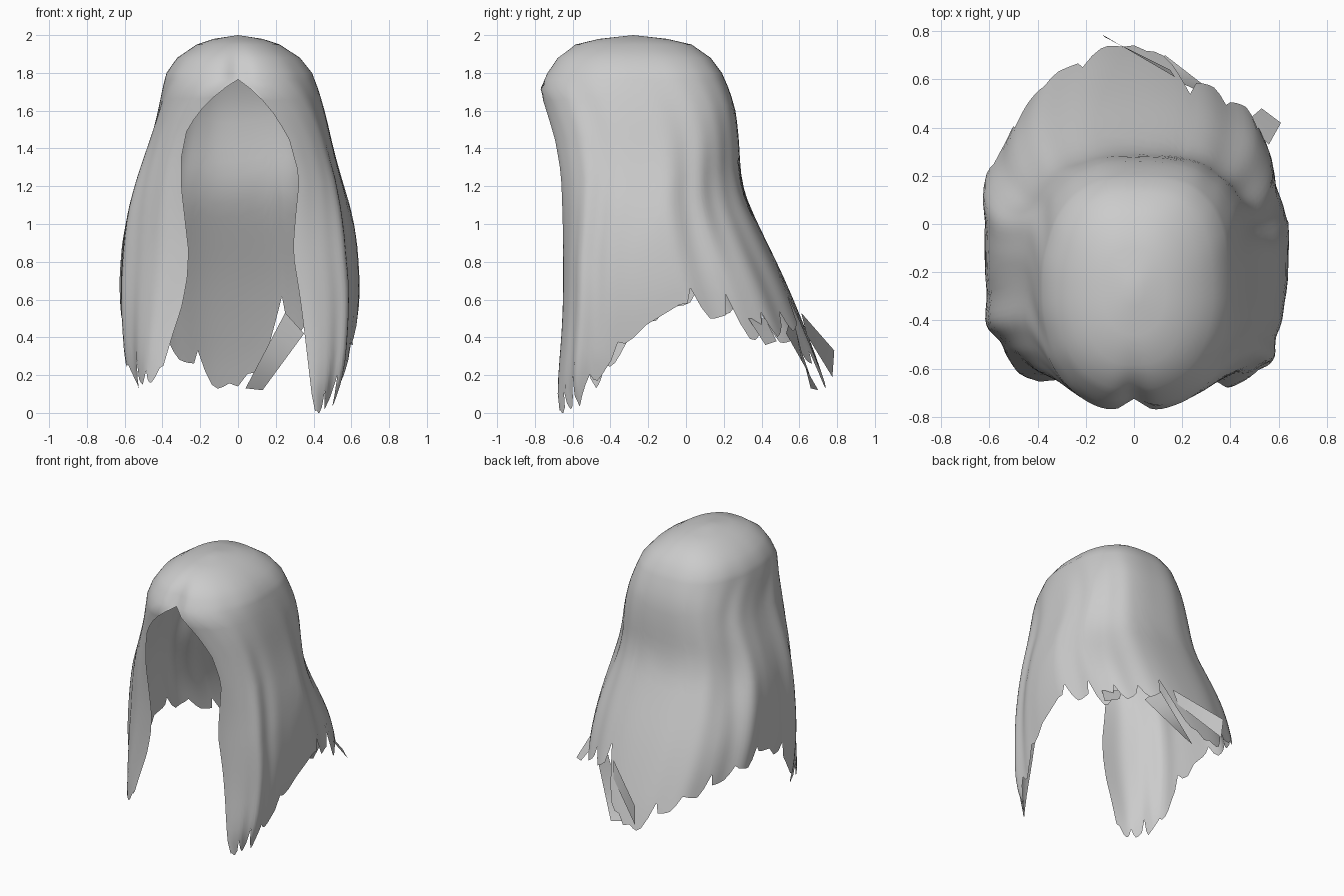
import bpy, bmesh, math, random
from mathutils import Vector

if "Cube" in bpy.data.objects:
    bpy.data.objects.remove(bpy.data.objects["Cube"])

random.seed(7)
mat = bpy.data.materials.new("hair grey")
mat.diffuse_color = (0.6, 0.6, 0.6, 1)
mat.use_nodes = True
mat.node_tree.nodes["Principled BSDF"].inputs["Base Color"].default_value = mat.diffuse_color

# Profiles along the height: (z, front y, back y, half width,
#   front squareness left, front squareness right, back squareness right)
RINGS = [(0, -.70, .78, .49, .3, .28, .8), (.2, -.685, .725, .585, .42, .32, .8),
         (.4, -.665, .65, .61, .48, .36, .8), (.6, -.655, .57, .63, .55, .4, .8),
         (.8, -.655, .48, .625, .62, .45, .8), (1, -.66, .38, .605, .66, .53, .8),
         (1.2, -.68, .29, .555, .68, .58, .74), (1.4, -.71, .285, .49, .7, .62, .66),
         (1.6, -.755, .265, .44, .78, .74, .64), (1.72, -.78, .225, .41, .86, .86, .64),
         (1.8, -.745, .19, .385, .9, .9, .66), (1.88, -.69, .13, .325, .9, .9, .7),
         (1.95, -.59, .03, .22, .9, .9, .8), (1.98, -.46, -.1, .13, .9, .9, .8),
         (2, -.28, -.28, 0, .9, .9, .8)]
# Half width of the face opening by height, left and right
OPEN = {-1: [(.1, .44), (.4, .35), (.55, .30), (.7, .27), (.85, .26), (1.2, .30), (1.35, .30),
             (1.5, .27), (1.6, .2), (1.7, .1), (1.765, 0)],
        1: [(0, .41), (.1, .39), (.4, .355), (.6, .33), (.85, .29), (1, .30), (1.25, .325),
            (1.45, .27), (1.57, .2), (1.69, .1), (1.765, 0)]}
# Hem height of the front curtains by y
FRONT_HEM = {-1: [(-.67, .3), (-.63, .18), (-.5, .17), (-.42, .22), (-.3, .4), (-.1, .59), (.1, .57),
                  (.3, .52)],
             1: [(-.66, .01), (-.6, .07), (-.5, .16), (-.4, .27), (-.3, .4), (-.1, .59), (.1, .56),
                 (.3, .52)]}
# Hem height of the back by angle from the front
BACK_HEM = {-1: [(100, .55), (113, .53), (130, .44), (145, .38), (155, .29), (165, .24), (172, .15),
                 (180, .14)],
            1: [(100, .56), (113, .52), (126, .42), (140, .44), (160, .47), (168, .47), (173, .26),
                (180, .14)]}


def interp(table, x, col=1):
    if x <= table[0][0]:
        return table[0][col]
    for p, q in zip(table, table[1:]):
        if x <= q[0]:
            return p[col] + (q[col] - p[col]) * (x - p[0]) / (q[0] - p[0])
    return table[-1][col]


def ring(z, side):
    d = .09 * min(1, max(0, (1.7 - z) / .2)) * min(1, z / .2)
    cols = (1, 2, 3, 5, 6) if side > 0 else (1, 2, 3, 4, 4)
    r = [sum(interp(RINGS, z + s * d, c) for s in (-1, 0, 1)) / 3 for c in cols]
    if side < 0:
        r[4] = .8
    # the right half is slightly fuller than the left around the temples
    r[2] *= 1 + side * .035 * math.exp(-((z - 1.6) / .25) ** 2)
    return r


def spow(v, e):
    return math.copysign(abs(v) ** e, v)


def surface(T, side, z):
    """Point on the hair sheet; T runs 0 (parting) to 1 (middle of the back)."""
    yf, yb, w, e, eb = ring(z, side)
    a = 0
    if z < 1.765:
        a = math.asin(min(.95, (interp(OPEN[side], z) / w)) ** (1 / e))
    t = a + (math.pi - a) * T
    front = t < math.pi / 2
    x = w * spow(math.sin(t), e if front else eb)
    cy = (yf + yb) / 2
    y = cy - (yb - yf) / 2 * spow(math.cos(t), e if front else eb + .08)
    # soft folds running down the length, plus the hollow behind the ears
    low = min(1, max(0, (1.95 - z) / .9))
    fold = .014 * math.sin(T * 27 + side * 1.3 + .8 * z) + .006 * math.sin(T * 51 + 2 * side)
    k = 1 + low * fold * math.sin(math.pi * min(1, T * 1.05)) * 1.5
    k -= .06 * math.exp(-((T - .68) / .09) ** 2) * math.exp(-((z - 1.1) / .27) ** 2)
    # dent along the parting
    y += .035 * math.exp(-(x / .06) ** 2) * (t < 1) * min(1, max(0, (1.97 - z) / .15))
    return Vector((side * x * k, cy + (y - cy) * k, z))


def hem_height(T, side):
    if T >= .5:
        return interp(BACK_HEM[side], 25 + 155 * T)
    z = .8
    while z > .01 and z > interp(FRONT_HEM[side], surface(T, side, z).y):
        z -= .01
    return z


def finish(name, bm):
    me = bpy.data.meshes.new(name)
    bm.to_mesh(me)
    bm.free()
    me.materials.append(mat)
    ob = bpy.data.objects.new(name, me)
    bpy.context.collection.objects.link(ob)
    for p in me.polygons:
        p.use_smooth = True
    return ob


# Main hair sheet: two halves meeting at the parting and at the middle of the back
N, ROWS = 60, 22
CROWN = [1.993, 1.98, 1.95, 1.915, 1.88, 1.84, 1.8, 1.765]
TOOTH = [.1, .01, -.035, -.025, -.01, .015]
bm = bmesh.new()
pole = bm.verts.new((0, -.28, 2))
for side in (-1, 1):
    cols, size = [], 1
    for i in range(N + 1):
        T = i / N
        if i % 6 == 0:
            size = random.uniform(.4, 1.5)
        hem = hem_height(T, side)
        if 0 < i < N:
            hem = max(.0, hem + TOOTH[i % 6] * size)
        zs = CROWN + [1.765 + (hem - 1.765) * (r / ROWS) ** 1.15 for r in range(1, ROWS + 1)]
        cols.append([bm.verts.new(surface(T, side, z)) for z in zs])
    for a, b in zip(cols, cols[1:]):
        f = [(pole, a[0], b[0])]
        f += [(a[r], a[r + 1], b[r + 1], b[r]) for r in range(len(a) - 1)]
        for vs in f:
            bm.faces.new(vs if side > 0 else vs[::-1])
bmesh.ops.remove_doubles(bm, verts=bm.verts, dist=.0005)
bmesh.ops.recalc_face_normals(bm, faces=bm.faces)
if sum(f.normal.z for f in bm.faces if f.calc_center_median().z > 1.9) < 0:
    bmesh.ops.reverse_faces(bm, faces=bm.faces)
finish("hair_sheet", bm)


# Loose flat locks: two root corners, then two tip corners
def lock(name, a, b, c, d):
    bm = bmesh.new()
    a, b, c, d = map(Vector, (a, b, c, d))
    rows = []
    for i in range(5):
        s = i / 4
        rows.append([bm.verts.new(a.lerp(d, s)), bm.verts.new(b.lerp(c, s))])
    for p, q in zip(rows, rows[1:]):
        bm.faces.new((p[0], p[1], q[1], q[0]))
    finish(name, bm)


lock("back_lock_inner", (.25, .56, .53), (.35, .53, .42), (.13, .70, .12), (.04, .66, .13))
lock("back_lock_outer", (.17, .61, .53), (.15, .64, .41), (-.12, .775, .19), (-.13, .785, .33))
lock("side_lock", (.46, .42, .50), (.56, .33, .50), (.61, .42, .36), (.53, .48, .38))
